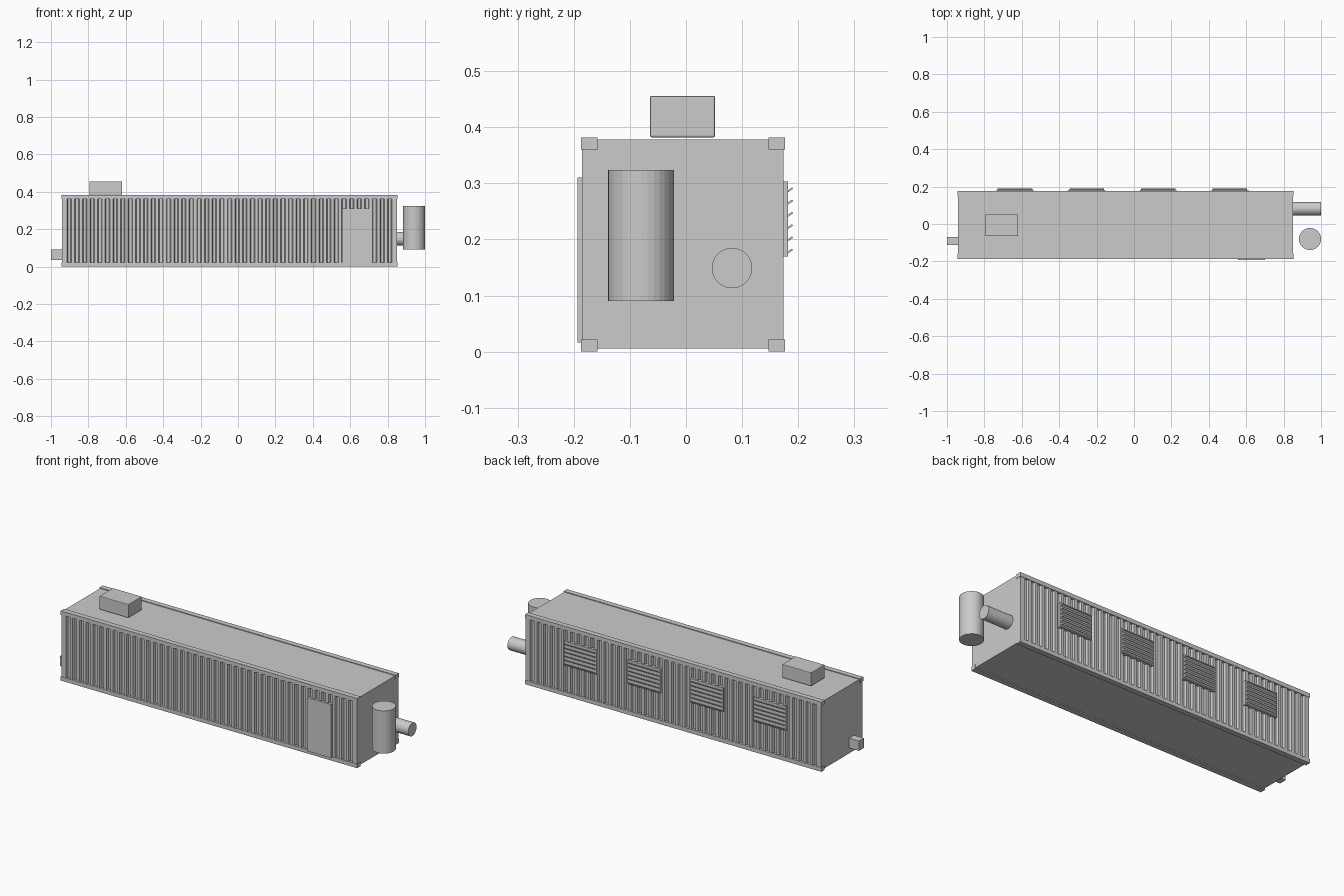
import bpy, bmesh, math
from mathutils import Matrix, Vector

if "Cube" in bpy.data.objects:
    bpy.data.objects.remove(bpy.data.objects["Cube"])

grey = bpy.data.materials.new("light grey")
grey.diffuse_color = (0.6, 0.6, 0.6, 1)
grey.use_nodes = True
grey.node_tree.nodes["Principled BSDF"].inputs["Base Color"].default_value = grey.diffuse_color


def finish(name, bm):
    bmesh.ops.recalc_face_normals(bm, faces=bm.faces[:])
    me = bpy.data.meshes.new(name)
    bm.to_mesh(me)
    bm.free()
    me.materials.append(grey)
    ob = bpy.data.objects.new(name, me)
    bpy.context.collection.objects.link(ob)
    return ob


def add_box(bm, x, y, z, tilt=0):
    mid = Vector([(a + b) / 2 for a, b in (x, y, z)])
    size = [b - a for a, b in (x, y, z)]
    m = Matrix.Translation(mid) @ Matrix.Rotation(tilt, 4, 'X') @ Matrix.Diagonal((*size, 1))
    bmesh.ops.create_cube(bm, size=1, matrix=m)


def box(name, x, y, z, bevel=0):
    bm = bmesh.new()
    add_box(bm, x, y, z)
    if bevel:
        bmesh.ops.bevel(bm, geom=bm.edges[:], offset=bevel, segments=2,
                        profile=0.5, affect='EDGES')
    return finish(name, bm)


def cylinder(name, center, radius, depth, axis='Z'):
    bm = bmesh.new()
    m = Matrix.Translation(center)
    if axis == 'X':
        m = m @ Matrix.Rotation(math.pi / 2, 4, 'Y')
    bmesh.ops.create_cone(bm, cap_ends=True, segments=32, radius1=radius,
                          radius2=radius, depth=depth, matrix=m)
    return finish(name, bm)


X0, X1 = -0.94, 0.85
YF, YB = -0.187, 0.176

# container shell: corrugated long walls, flat ends, roof and floor
RIBS, POST, DEPTH = 43, 0.018, 0.012
pitch = (X1 - X0 - 2 * POST) / RIBS


def wall(y, inward):
    pts = [(X0, y)]
    for i in range(RIBS):
        a = X0 + POST + i * pitch
        for f, d in ((0.2, 0), (0.32, DEPTH), (0.68, DEPTH), (0.8, 0)):
            pts.append((a + f * pitch, y + inward * d))
    return pts + [(X1, y)]


outline = wall(YF + 0.002, 1) + wall(YB - 0.002, -1)[::-1]
bm = bmesh.new()
floor = bm.faces.new([bm.verts.new((x, y, 0.006)) for x, y in outline])
ext = bmesh.ops.extrude_face_region(bm, geom=[floor], use_keep_orig=True)
bmesh.ops.translate(bm, vec=(0, 0, 0.372),
                    verts=[v for v in ext['geom'] if isinstance(v, bmesh.types.BMVert)])
finish("corrugated_shell", bm)

# long rails along the top and bottom edges
for side, y in (("front", (YF, YF + 0.029)), ("back", (YB - 0.029, YB))):
    for level, z in (("bottom", (0, 0.022)), ("top", (0.36, 0.382))):
        box(f"{side}_{level}_rail", (X0 - 0.004, X1 + 0.003), y, z)

# door
box("door", (0.556, 0.70), (-0.193, -0.178), (0.016, 0.31))

# louvred vents on the back wall
for n in range(4):
    x = -0.735 + 0.383 * n
    box(f"vent_frame_{n + 1}", (x, x + 0.197), (0.165, 0.182), (0.17, 0.303))
    bm = bmesh.new()
    for k in range(6):
        z = 0.179 + 0.0218 * k
        add_box(bm, (x + 0.006, x + 0.191), (0.179, 0.191), (z - 0.0015, z + 0.0015),
                math.radians(35))
    finish(f"vent_slats_{n + 1}", bm)

# roof unit, end vessel, pipe and small end box
box("roof_unit", (-0.795, -0.62), (-0.064, 0.052), (0.382, 0.456), 0.003)
cylinder("vertical_tank", (0.941, -0.08, 0.207), 0.059, 0.234)
cylinder("exhaust_pipe", (0.92, 0.082, 0.149), 0.036, 0.16, 'X')
box("connection_box", (-1.0, -0.93), (-0.112, -0.07), (0.036, 0.09))
